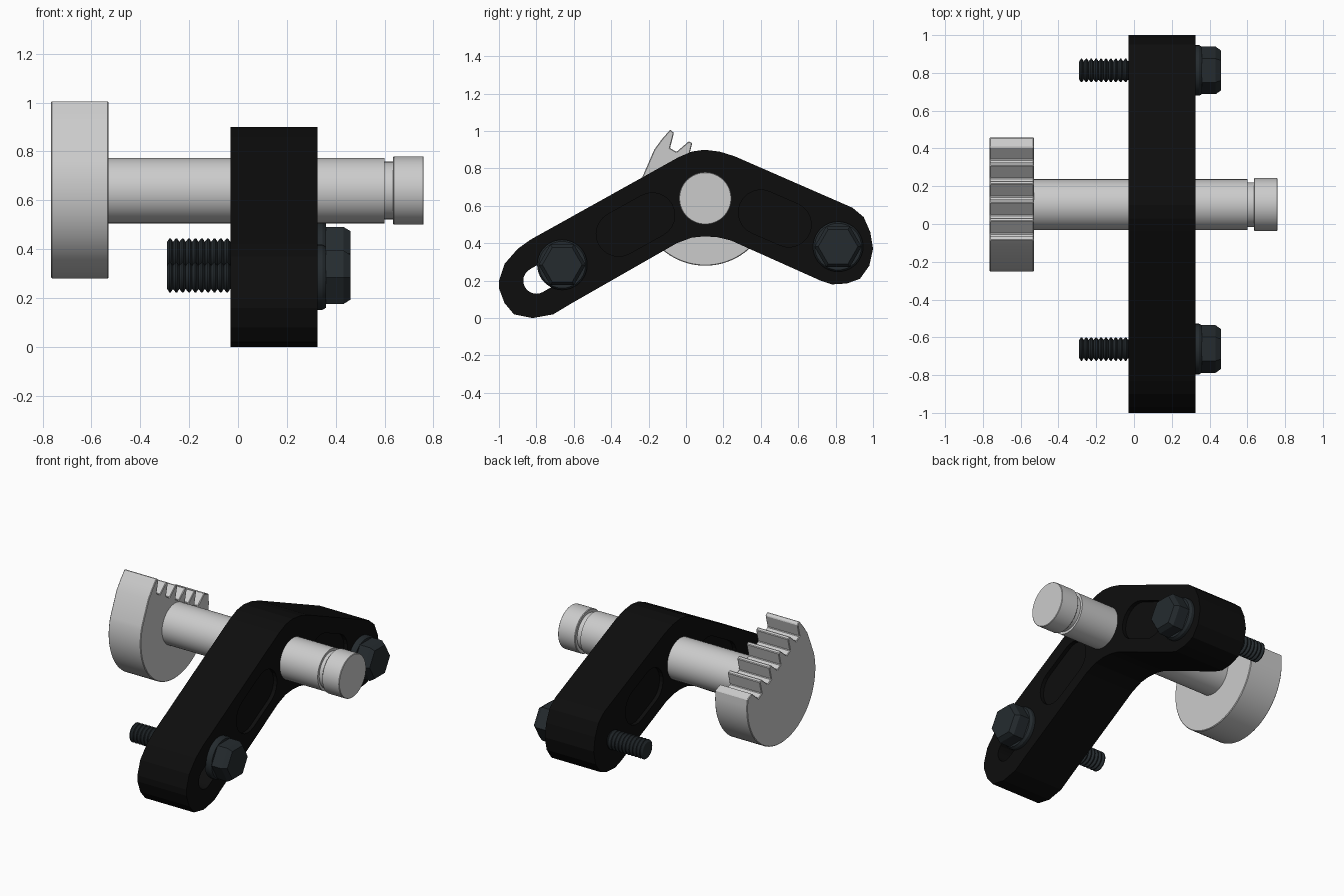
import bpy, bmesh, math
from math import sin, cos, pi, radians

if "Cube" in bpy.data.objects:
    bpy.data.objects.remove(bpy.data.objects["Cube"])


def material(name, color):
    m = bpy.data.materials.new(name)
    m.diffuse_color = (*color, 1)
    m.use_nodes = True
    m.node_tree.nodes["Principled BSDF"].inputs["Base Color"].default_value = m.diffuse_color
    return m


BLACK = material("black", (0.004, 0.004, 0.004))
STEEL = material("dark_steel", (0.018, 0.024, 0.028))


def finish(bm, name, mat=None, angle=None):
    bmesh.ops.recalc_face_normals(bm, faces=bm.faces)
    me = bpy.data.meshes.new(name)
    bm.to_mesh(me)
    bm.free()
    ob = bpy.data.objects.new(name, me)
    bpy.context.collection.objects.link(ob)
    if mat:
        me.materials.append(mat)
    if angle:
        bpy.ops.object.select_all(action='DESELECT')
        ob.select_set(True)
        bpy.context.view_layer.objects.active = ob
        bpy.ops.object.shade_smooth_by_angle(angle=radians(angle))
    return ob


def prism(name, pts, x0, x1, mat=None, angle=None):
    """Extrude a (y, z) outline along x."""
    bm = bmesh.new()
    f = bm.faces.new([bm.verts.new((x0, y, z)) for y, z in pts])
    ext = bmesh.ops.extrude_face_region(bm, geom=[f])
    verts = [v for v in ext["geom"] if isinstance(v, bmesh.types.BMVert)]
    bmesh.ops.translate(bm, verts=verts, vec=(x1 - x0, 0, 0))
    return finish(bm, name, mat, angle)


def lathe(name, profile, cy, cz, n=48, mat=None, angle=30):
    """Rings from (x, radius) pairs about an axis parallel to x, capped."""
    bm = bmesh.new()
    rings = [[bm.verts.new((x, cy + r * cos(2 * pi * i / n), cz + r * sin(2 * pi * i / n)))
              for i in range(n)] for x, r in profile]
    for a, b in zip(rings, rings[1:]):
        for i in range(n):
            j = (i + 1) % n
            bm.faces.new((a[i], a[j], b[j], b[i]))
    bm.faces.new(rings[0])
    bm.faces.new(rings[-1])
    return finish(bm, name, mat, angle)


def capsule(a, b, r, n=12):
    """Outline of a rounded slot between two points."""
    t = math.atan2(b[1] - a[1], b[0] - a[0])
    return [(c[0] + r * cos(t + s + pi * i / n), c[1] + r * sin(t + s + pi * i / n))
            for c, s in ((b, -pi / 2), (a, pi / 2)) for i in range(n + 1)]


def cut(ob, cutter):
    cutter.hide_render = True
    m = ob.modifiers.new("cut", 'BOOLEAN')
    m.operation = 'DIFFERENCE'
    m.solver = 'EXACT'
    m.object = cutter
    bpy.context.view_layer.objects.active = ob
    bpy.ops.object.modifier_apply(modifier="cut")
    bpy.data.objects.remove(cutter)


# Bent arm
X0, X1 = -0.03, 0.325
outline = [(-0.83, 0.42), (-0.04, 0.86), (0.03, 0.89), (0.10, 0.90), (0.18, 0.89), (0.26, 0.865),
           (0.89, 0.59), (0.95, 0.54), (0.985, 0.46), (1.0, 0.37), (0.98, 0.28), (0.93, 0.21),
           (0.86, 0.185), (0.78, 0.18), (0.72, 0.20), (0.24, 0.415), (0.17, 0.432), (0.10, 0.437),
           (0.03, 0.43), (-0.05, 0.40), (-0.61, 0.08), (-0.71, 0.02), (-0.82, 0.0), (-0.92, 0.02),
           (-0.97, 0.08), (-1.0, 0.16), (-1.0, 0.20), (-0.97, 0.29), (-0.90, 0.37)]
arm = prism("bent_arm", outline, X0, X1, BLACK)
cut(arm, prism("slot_cutter", capsule((-0.80, 0.20), (-0.66, 0.28), 0.07), -0.2, 0.5))

# Shallow pockets in both faces
for x in (X0, X1):
    for a, b in (((-0.36, 0.45), (-0.18, 0.55)), ((0.40, 0.565), (0.55, 0.50))):
        cut(arm, prism("pocket_cutter", capsule(a, b, 0.12), x - 0.025, x + 0.025))

# Cross shaft with retaining groove
CY, CZ = 0.103, 0.64
lathe("shaft", [(-0.55, 0.134), (0.6, 0.134), (0.6, 0.118), (0.635, 0.118),
                (0.635, 0.136), (0.639, 0.14), (0.757, 0.14), (0.76, 0.137)], CY, CZ, 64)

# Round head with a slanted toothed edge
pts = [(CY + 0.355 * cos(radians(a)), CZ + 0.36 * sin(radians(a))) for a in range(6, -202, -4)]
pts += [(-0.17, 0.90), (-0.13, 0.955), (-0.085, 1.007)]
for k in range(5):
    for u, v in ((-0.318, 0.222), (-0.295, 0.14), (-0.255, 0.14), (-0.226, 0.222)):
        u += 0.113 * k
        pts.append((0.1 + 0.866 * u + 0.5 * v, CZ - 0.5 * u + 0.866 * v))
pts.append((CY + 0.352, 0.70))
head = prism("toothed_head", pts, -0.765, -0.53)
bev = head.modifiers.new("bevel", 'BEVEL')
bev.width = 0.004
bev.segments = 1
bev.limit_method = 'ANGLE'
bpy.context.view_layer.objects.active = head
head.select_set(True)
bpy.ops.object.modifier_apply(modifier="bevel")
bpy.ops.object.shade_smooth_by_angle(angle=radians(25))

# Flanged hex bolts
for side, y, z in (("slot", -0.662, 0.285), ("end", 0.813, 0.382)):
    lathe(side + "_bolt_flange", [(X1 - 0.01, 0.134), (0.345, 0.134), (0.36, 0.125)], y, z, 40, STEEL)
    lathe(side + "_bolt_head", [(0.35, 0.126), (0.432, 0.126), (0.46, 0.106)], y, z, 6, STEEL, 10)
    thread = [(-0.29, 0.048)]
    for i in range(11):
        x = -0.29 + i * 0.026
        thread += [(x + 0.009, 0.062), (x + 0.015, 0.062), (x + 0.024, 0.048)]
    lathe(side + "_bolt_thread", thread + [(0.33, 0.055)], y, z, 32, STEEL)
